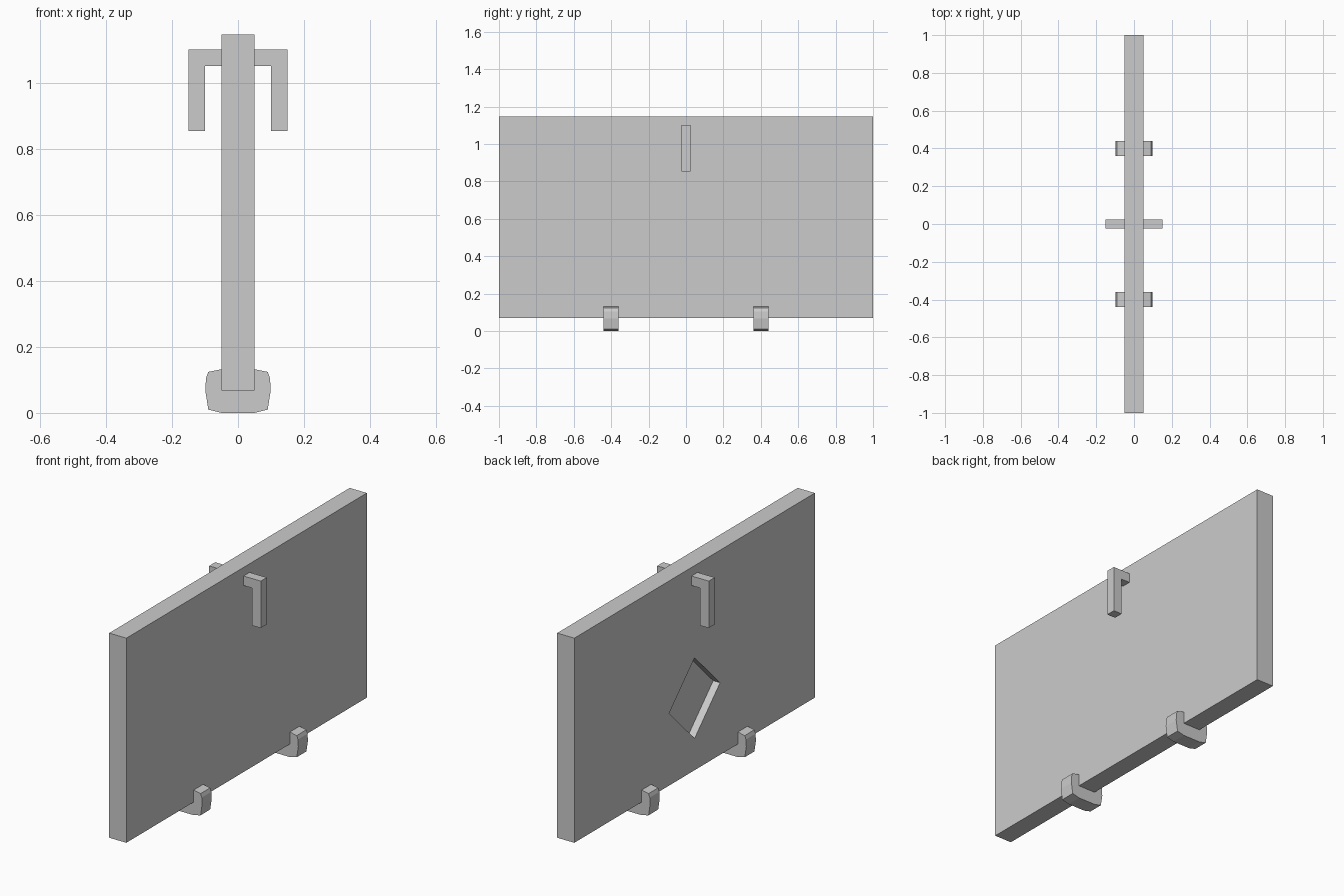
import bpy, bmesh
from math import radians
from mathutils import Matrix

if "Cube" in bpy.data.objects:
    bpy.data.objects.remove(bpy.data.objects["Cube"])


def extrude_profile(name, pts, y, half):
    # Closed xz profile extruded along y
    bm = bmesh.new()
    face = bm.faces.new([bm.verts.new((x, y - half, z)) for x, z in pts])
    ext = bmesh.ops.extrude_face_region(bm, geom=[face])
    verts = [v for v in ext["geom"] if isinstance(v, bmesh.types.BMVert)]
    bmesh.ops.translate(bm, verts=verts, vec=(0, 2 * half, 0))
    bmesh.ops.recalc_face_normals(bm, faces=bm.faces)
    return finish(name, bm)


def box(name, loc, size, tilt=0):
    bm = bmesh.new()
    m = Matrix.Translation(loc) @ Matrix.Rotation(radians(tilt), 4, "X") @ Matrix.Diagonal((*size, 1))
    bmesh.ops.create_cube(bm, size=1, matrix=m)
    return finish(name, bm)


def finish(name, bm):
    mesh = bpy.data.meshes.new(name)
    bm.to_mesh(mesh)
    bm.free()
    ob = bpy.data.objects.new(name, mesh)
    bpy.context.collection.objects.link(ob)
    return ob


# Main board
board = box("board", (0, 0, 0.607), (0.1, 2, 1.077))

# Diamond recess on the left face of the board
cutter = box("diamond_cutter", (-0.05, 0, 0.448), (0.08, 0.3, 0.3), 45)
cutter.hide_render = True
cut = board.modifiers.new("diamond_recess", "BOOLEAN")
cut.operation = "DIFFERENCE"
cut.solver = "EXACT"
cut.object = cutter
bpy.context.view_layer.objects.active = board
bpy.ops.object.modifier_apply(modifier=cut.name)
bpy.data.objects.remove(cutter)

# Hooked handles on both faces
hook = [(0.05, 1.1), (0.15, 1.1), (0.15, 0.853), (0.1, 0.853), (0.1, 1.05), (0.05, 1.05)]
for side, s in (("right", 1), ("left", -1)):
    extrude_profile(f"{side}_handle", [(s * x, z) for x, z in hook], 0, 0.025)

# U-shaped clips gripping the bottom edge
half_clip = [(0.05, 0.002), (0.09, 0.01), (0.099, 0.068), (0.097, 0.105),
             (0.09, 0.124), (0.05, 0.132), (0.05, 0.068)]
clip = half_clip + [(-x, z) for x, z in reversed(half_clip)]
for label, y in (("front", -0.4), ("back", 0.4)):
    extrude_profile(f"{label}_clip", [(x, max(z - 0.002, 0) if z < 0.005 else z) for x, z in clip], y, 0.04)
